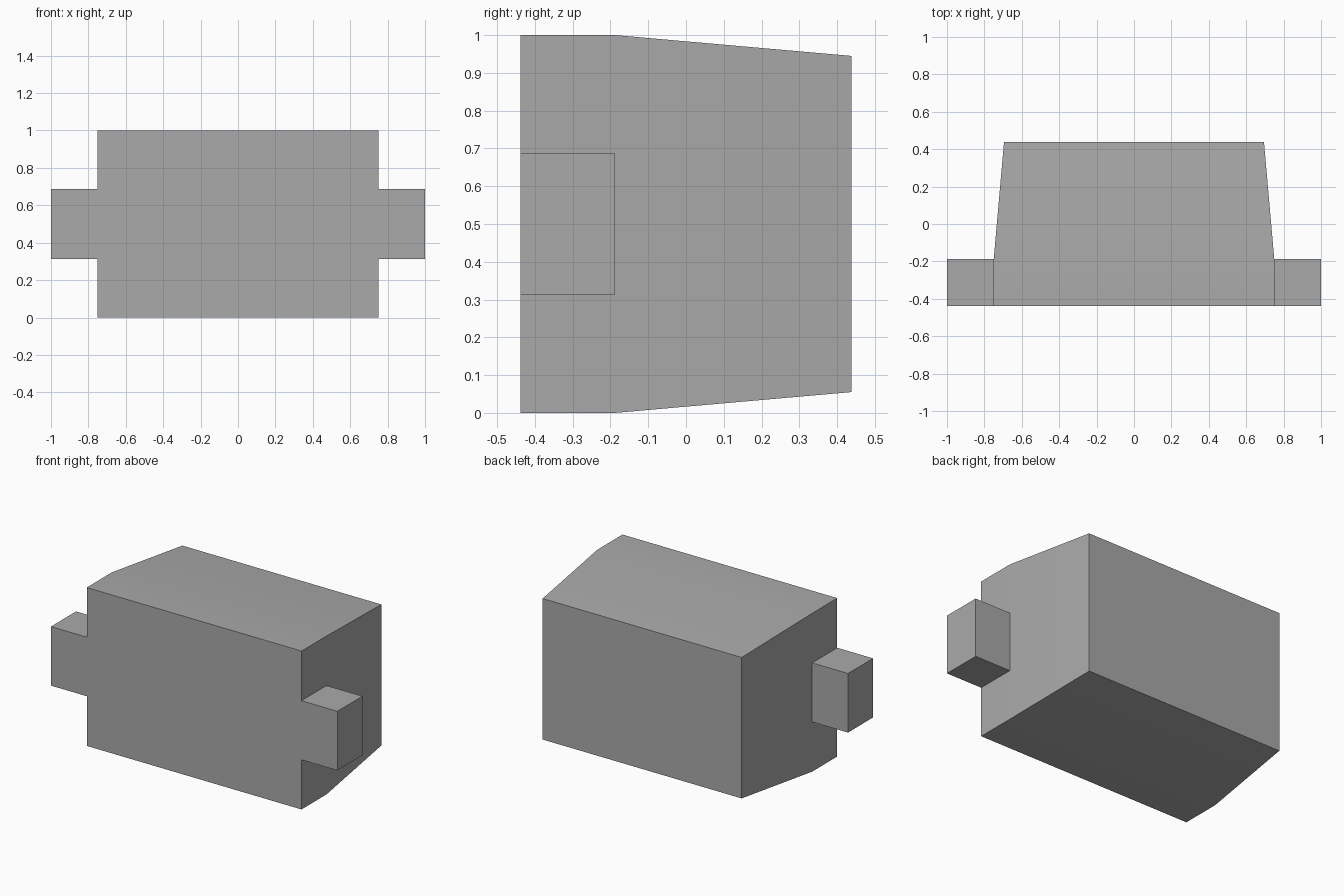
import bpy
import bmesh

if "Cube" in bpy.data.objects:
    bpy.data.objects.remove(bpy.data.objects["Cube"])

grey = bpy.data.materials.new("plain grey")
grey.use_nodes = True
colour = (0.4, 0.4, 0.4, 1)
grey.diffuse_color = colour
grey.node_tree.nodes["Principled BSDF"].inputs["Base Color"].default_value = colour

FRONT, BEND, BACK, MID = -0.4375, -0.1875, 0.4375, 0.5


def loft(name, sections):
    """Solid through rectangles (y, x_min, x_max, half_height) set along y."""
    bm = bmesh.new()
    rings = [[bm.verts.new((x, y, MID + s * h))
              for x, s in ((x0, -1), (x1, -1), (x1, 1), (x0, 1))]
             for y, x0, x1, h in sections]
    for a, b in zip(rings, rings[1:]):
        for i in range(4):
            j = (i + 1) % 4
            bm.faces.new((a[i], a[j], b[j], b[i]))
    bm.faces.new(rings[0])
    bm.faces.new(rings[-1][::-1])
    bmesh.ops.recalc_face_normals(bm, faces=bm.faces)
    mesh = bpy.data.meshes.new(name)
    bm.to_mesh(mesh)
    bm.free()
    mesh.materials.append(grey)
    obj = bpy.data.objects.new(name, mesh)
    bpy.context.collection.objects.link(obj)
    bpy.ops.object.select_all(action="DESELECT")
    obj.select_set(True)
    bpy.context.view_layer.objects.active = obj
    bpy.ops.object.shade_smooth_by_angle()
    return obj


# Main block: straight at the front, tapering towards the back
loft("body", [(FRONT, -0.75, 0.75, 0.5),
              (BEND, -0.75, 0.75, 0.5),
              (BACK, -0.695, 0.695, 0.445)])

# Side lugs, flush with the front face
for side, x0, x1 in (("left", 0.75, 1), ("right", -1, -0.75)):
    loft(side + "_lug", [(FRONT, x0, x1, 0.1865), (BEND, x0, x1, 0.1865)])
